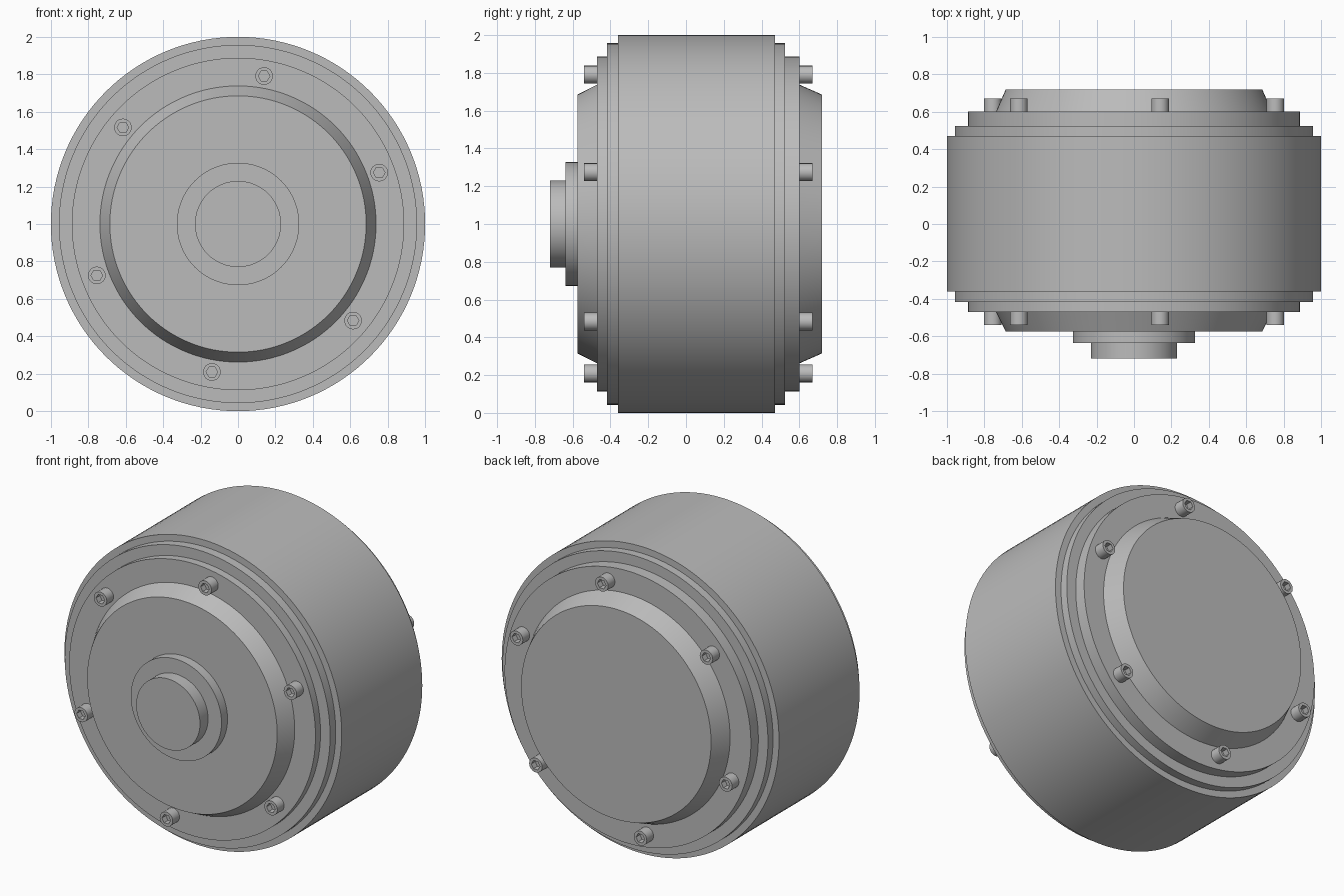
import bpy, bmesh, math

cube = bpy.data.objects.get("Cube")
if cube:
    bpy.data.objects.remove(cube, do_unlink=True)

grey = bpy.data.materials.new("housing grey")
grey.use_nodes = True
COLOUR = (0.5, 0.5, 0.5, 1)
grey.diffuse_color = COLOUR
grey.node_tree.nodes["Principled BSDF"].inputs["Base Color"].default_value = COLOUR


def lathe(name, profile, segments=128, hex_from=None):
    """Closed solid around the y axis; rings from hex_from on are hexagonal."""
    bm = bmesh.new()
    rings = []
    for i, (r, y) in enumerate(profile):
        ring = []
        for s in range(segments):
            a = 2 * math.pi * s / segments
            k = r
            if hex_from is not None and i >= hex_from:
                k = r * math.cos(math.pi / 6) / math.cos(a % (math.pi / 3) - math.pi / 6)
            ring.append(bm.verts.new((k * math.cos(a), y, k * math.sin(a))))
        rings.append(ring)
    for a, b in zip(rings, rings[1:]):
        for s in range(segments):
            t = (s + 1) % segments
            bm.faces.new((a[s], a[t], b[t], b[s]))
    bm.faces.new(rings[0])
    bm.faces.new(rings[-1])
    bmesh.ops.recalc_face_normals(bm, faces=bm.faces[:])
    # Smooth round walls, crisp steps
    for f in bm.faces:
        f.smooth = True
    for e in bm.edges:
        e.smooth = e.calc_face_angle(0) < math.radians(20)
    mesh = bpy.data.meshes.new(name)
    bm.to_mesh(mesh)
    bm.free()
    mesh.materials.append(grey)
    obj = bpy.data.objects.new(name, mesh)
    obj.location.z = 1
    bpy.context.collection.objects.link(obj)
    return obj


def disc(name, r, y0, y1):
    return lathe(name, [(r, y0), (r, y1)])


# Main drum, with stepped rings and a bevelled cover on each end
disc("drum", 1.0, -0.36, 0.47)
for side, d, y_outer, y_inner, y_plate, y_cover in (
        ("front", -1, -0.36, -0.418, -0.47, -0.575),
        ("back", 1, 0.47, 0.523, 0.6, 0.72)):
    core = y_outer - d * 0.05
    disc(side + "_outer_ring", 0.957, core, y_inner)
    disc(side + "_bolt_plate", 0.888, core, y_plate)
    lathe(side + "_cover", [(0.738, core), (0.738, y_plate), (0.685, y_cover)])

    # Six socket-head bolts
    head = y_plate + d * 0.07
    for i in range(6):
        a = math.radians(20 + 60 * i)
        bolt = lathe(f"{side}_bolt_{i + 1}",
                     [(0.047, y_plate - d * 0.02), (0.047, head),
                      (0.031, head), (0.031, head - d * 0.04)],
                     segments=24, hex_from=2)
        bolt.location.x = 0.803 * math.cos(a)
        bolt.location.z = 1 + 0.803 * math.sin(a)

# Output boss and shaft
disc("shaft_boss", 0.327, -0.637, -0.55)
disc("output_shaft", 0.23, -0.72, -0.6)
